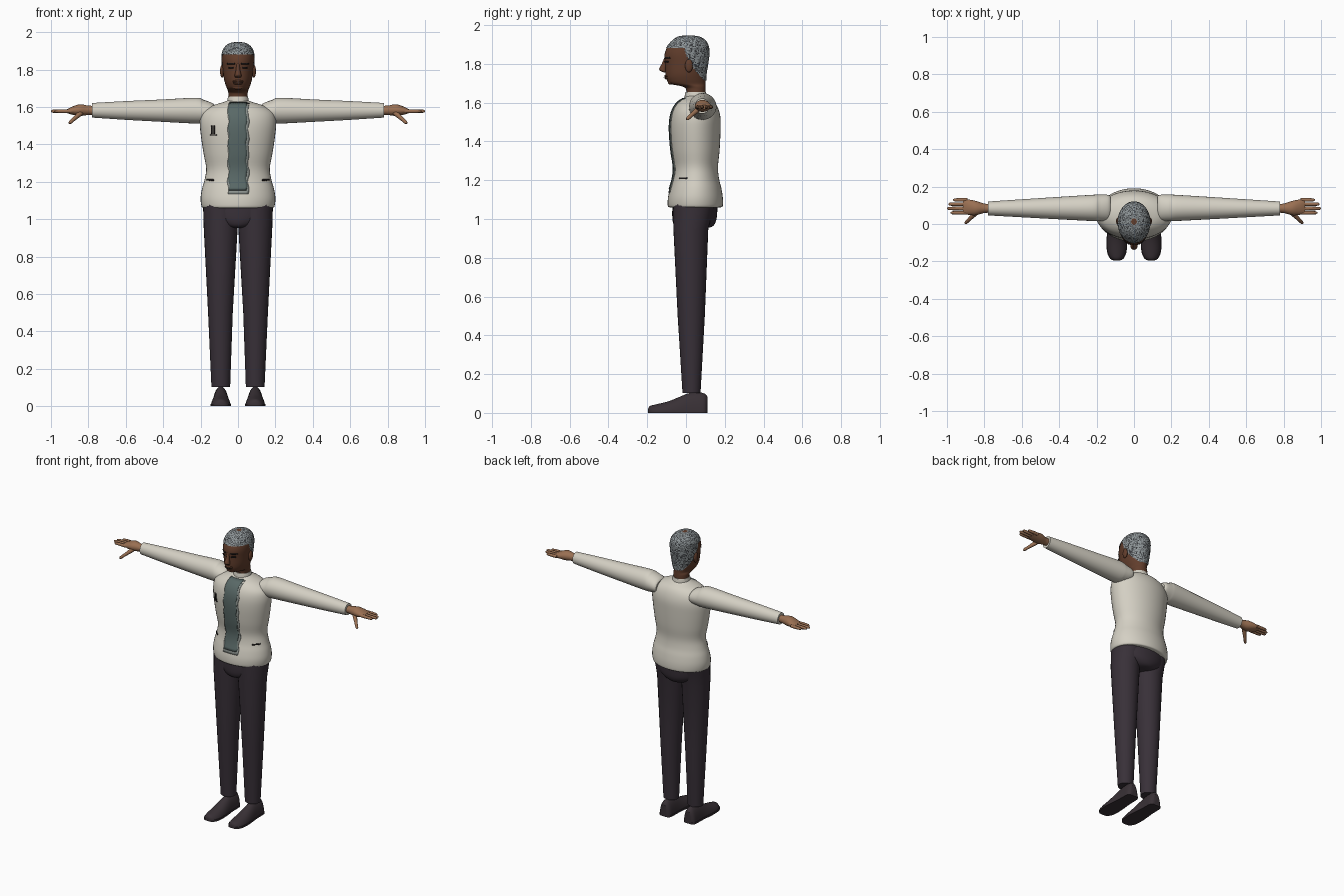
import bpy, bmesh, math, random
from mathutils import Vector

random.seed(4)
cube = bpy.data.objects.get("Cube")
if cube:
    bpy.data.objects.remove(cube, do_unlink=True)


def material(name, r, g, b):
    m = bpy.data.materials.new(name)
    m.use_nodes = True
    m.diffuse_color = (r, g, b, 1)
    m.node_tree.nodes["Principled BSDF"].inputs["Base Color"].default_value = (r, g, b, 1)
    return m


CREAM = material("cream knit", .66, .63, .55)
TROUSER = material("dark plum cloth", .04, .03, .04)
LEATHER = material("dark leather", .04, .03, .036)
SKIN = material("brown skin", .12, .047, .025)
HAND = material("light brown skin", .32, .16, .085)
TIE = material("slate tie", .10, .14, .135)
EDGE = material("pale tie edge", .30, .33, .31)
GREY = material("silver hair", .27, .30, .31)
BLACK = material("dark hair", .04, .043, .047)
DETAIL = material("near black", .015, .012, .012)
X, Y, Z = Vector((1, 0, 0)), Vector((0, 1, 0)), Vector((0, 0, 1))
made = []


def finish(name, bm, *mats):
    bmesh.ops.recalc_face_normals(bm, faces=bm.faces)
    mesh = bpy.data.meshes.new(name)
    bm.to_mesh(mesh)
    bm.free()
    for m in mats:
        mesh.materials.append(m)
    ob = bpy.data.objects.new(name, mesh)
    bpy.context.collection.objects.link(ob)
    made.append(ob)
    return ob


def ellipse(c, u, v, ru, rv, n=28):
    angles = [2 * math.pi * i / n for i in range(n)]
    return [Vector(c) + u * ru * math.cos(a) + v * rv * math.sin(a) for a in angles]


def skin_rings(rings):
    bm = bmesh.new()
    loops = [[bm.verts.new(p) for p in ring] for ring in rings]
    n = len(loops[0])
    for a, b in zip(loops, loops[1:]):
        for i in range(n):
            j = (i + 1) % n
            bm.faces.new((a[i], a[j], b[j], b[i]))
    bm.faces.new(loops[0])
    bm.faces.new(loops[-1])
    return bm


def loft(name, rings, mat):
    return finish(name, skin_rings(rings), mat)


def resample(rows, steps):
    """Smooth spline through rows of numbers."""
    out = []
    for i in range(len(rows) - 1):
        p = [rows[max(i - 1, 0)], rows[i], rows[i + 1], rows[min(i + 2, len(rows) - 1)]]
        for k in range(steps):
            t = k / steps
            out.append([b + .5 * t * (c - a + t * (2 * a - 5 * b + 4 * c - d + t * (3 * (b - c) + d - a)))
                        for a, b, c, d in zip(*p)])
    return out + [list(rows[-1])]


def body_rings(rows, n=40, grow=0):
    """Rows are height, front y, back y, half width."""
    return [ellipse((0, (f + b) / 2, z), X, Y, w + grow, (b - f) / 2 + grow, n) for z, f, b, w in rows]


def front_y(rows, x, z):
    for a, b in zip(rows, rows[1:]):
        if a[0] <= z <= b[0]:
            t = (z - a[0]) / max(b[0] - a[0], 1e-6)
            f, k, w = [p + t * (q - p) for p, q in zip(a[1:], b[1:])]
            return (f + k) / 2 - (k - f) / 2 * math.sqrt(max(0, 1 - (x / w) ** 2))
    return 0


def plate(name, rows, x0, x1, z0, z1, lift, mat, wave=0, nx=6, nz=4):
    """Thin panel that hugs the front of a body."""
    bm = bmesh.new()
    grid = []
    for j in range(nz + 1):
        z = z0 + (z1 - z0) * j / nz
        shift = wave * (math.sin(j * 1.1) + random.uniform(-.5, .5))
        xs = [x0 + shift + (x1 - x0) * i / nx for i in range(nx + 1)]
        grid.append([bm.verts.new((x, front_y(rows, x, z) - lift, z)) for x in xs])
    for a, b in zip(grid, grid[1:]):
        for i in range(nx):
            bm.faces.new((a[i], a[i + 1], b[i + 1], b[i]))
    ob = finish(name, bm, mat)
    solid = ob.modifiers.new("thickness", "SOLIDIFY")
    solid.thickness = .004
    return ob


def ball(name, centre, size, mat):
    bm = bmesh.new()
    bmesh.ops.create_uvsphere(bm, u_segments=20, v_segments=12, radius=1)
    for v in bm.verts:
        v.co = Vector([c + p * s for c, p, s in zip(centre, v.co, size)])
    return finish(name, bm, mat)


# Jumper body, collar and tie
torso = resample([(1.06, -.085, .18, .185), (1.068, -.094, .19, .195), (1.11, -.093, .19, .2),
                  (1.16, -.082, .182, .193), (1.21, -.068, .17, .179), (1.27, -.063, .165, .17),
                  (1.35, -.075, .173, .184), (1.45, -.083, .178, .199), (1.52, -.08, .178, .204),
                  (1.57, -.065, .166, .19), (1.605, -.04, .145, .14), (1.625, -.01, .115, .08),
                  (1.635, 0, .1, .055)], 4)
loft("jumper_body", body_rings(torso), CREAM)
loft("collar", [ellipse((0, .05, z), X, Y, r, r) for z, r in
                ((1.61, .058), (1.645, .056), (1.655, .053))], CREAM)
plate("tie_edge", torso, -.053, .057, 1.135, 1.62, .003, EDGE, .004, 8, 30)
plate("tie", torso, -.05, .046, 1.155, 1.625, .006, TIE, .003, 8, 30)

# Chest pens and pocket slits
for x in (-.142, -.127):
    plate("pen", torso, x - .003, x + .003, 1.455, 1.5, .004, DETAIL, nx=1)
plate("pen_clip", torso, -.15, -.115, 1.447, 1.453, .004, DETAIL, nx=3, nz=1)
for s in (-1, 1):
    plate("pocket_slit", torso, s * .15 - .018, s * .15 + .018, 1.206, 1.214, .005, DETAIL, nz=1)

# Head and neck
head = resample([(1.6, .005, .097, .048), (1.66, .002, .1, .05), (1.682, -.015, .1, .053),
                 (1.697, -.082, .1, .058), (1.72, -.1, .101, .067), (1.75, -.106, .103, .075),
                 (1.8, -.108, .111, .081), (1.85, -.11, .117, .085), (1.89, -.094, .114, .082),
                 (1.92, -.068, .098, .068), (1.94, -.038, .068, .043), (1.946, -.005, .03, .015)], 6)
loft("head", body_rings(head), SKIN)

# Cropped hair: the part of a slightly larger head above the hairline
hairline = [(-1, 1.872), (-.01, 1.882), (.018, 1.8), (.057, 1.755), (.093, 1.714), (1, 1.7)]
cap = skin_rings(body_rings(resample(head, 2), 110, .004))


def above_hairline(p):
    for (ya, za), (yb, zb) in zip(hairline, hairline[1:]):
        if ya <= p.y <= yb:
            return p.z > za + (zb - za) * (p.y - ya) / (yb - ya)


bare = [f for f in cap.faces if not above_hairline(f.calc_center_median())]
bmesh.ops.delete(cap, geom=bare, context="FACES")
for f in cap.faces:
    f.material_index = int(random.random() < .38)
finish("hair", cap, GREY, BLACK)

# Face
loft("nose", [ellipse((0, y, z), X, Y, w, d, 16) for z, y, w, d in resample(
    [(1.835, -.102, .008, .008), (1.8, -.111, .011, .014), (1.775, -.119, .017, .019),
     (1.764, -.117, .019, .016), (1.756, -.108, .012, .008)], 3)], SKIN)
ball("upper_lip", (0, -.1, 1.737), (.029, .012, .007), SKIN)
ball("lower_lip", (0, -.098, 1.726), (.025, .012, .007), SKIN)
plate("mouth_line", head, -.026, .026, 1.7305, 1.733, .008, DETAIL, nz=1)
ball("chin", (0, -.078, 1.706), (.03, .016, .014), SKIN)
for s in (-1, 1):
    plate("eyebrow", head, s * .038 - .02, s * .038 + .02, 1.828, 1.835, .004, DETAIL, nz=1)
    plate("eye", head, s * .036 - .012, s * .036 + .012, 1.807, 1.814, .003, DETAIL, nz=1)
    ball("ear", (s * .085, .015, 1.79), (.011, .02, .034), SKIN)

# Arms, hands, legs and shoes
arm = resample([(.125, .087, 1.57, .06, .04), (.14, .087, 1.572, .069, .05), (.185, .086, 1.576, .071, .062),
                (.225, .086, 1.58, .07, .069), (.4, .085, 1.58, .06, .06), (.6, .084, 1.581, .048, .05),
                (.78, .083, 1.582, .037, .039)], 4)
palm = resample([(.76, .084, 1.582, .024, .024), (.8, .084, 1.582, .025, .025), (.845, .085, 1.583, .038, .031),
                 (.885, .09, 1.58, .041, .022), (.915, .093, 1.577, .038, .01)], 4)
fingers = [(.06, .98), (.083, 1.0), (.106, .993), (.129, .968)]
leg = [(.103, -.018, .075, .042, .142), (.5, -.043, .097, .028, .16),
       (.95, -.065, .115, .002, .183), (1.08, -.066, .15, 0, .187)]
shoe = resample([(-.195, .015, .022), (-.185, .034, .036), (-.15, .05, .045), (-.09, .053, .06),
                 (-.03, .048, .084), (.01, .044, .1), (.06, .043, .106), (.095, .04, .1),
                 (.11, .024, .085)], 3)
for s, side in ((1, "left"), (-1, "right")):
    loft(side + "_sleeve", [ellipse((s * x, y, z), Y, Z, a, b) for x, y, z, a, b in arm], CREAM)
    loft(side + "_palm", [ellipse((s * x, y, z), Y, Z, a, b) for x, y, z, a, b in palm], HAND)
    for y, tip in fingers:
        steps = [(.89, .01), (.93, .01), (tip - .03, .0095), (tip - .008, .008), (tip, .003)]
        loft(side + "_finger", [ellipse((s * x, y, 1.577), Y, Z, r, r, 12) for x, r in steps], HAND)
    start, end = Vector((s * .835, .07, 1.573)), Vector((s * .903, .003, 1.512))
    u = (end - start).cross(Z).normalized()
    v = u.cross(end - start).normalized()
    loft(side + "_thumb", [ellipse(start.lerp(end, t), u, v, r, r, 12) for t, r in
                           ((0, .014), (.3, .013), (.6, .01), (.92, .009), (1, .003))], HAND)
    loft(side + "_trouser_leg", [ellipse((s * (i + o) / 2, (f + b) / 2, z), X, Y, (o - i) / 2, (b - f) / 2)
                                 for z, f, b, i, o in leg], TROUSER)
    upper, sole = [], []
    for y, w, h in shoe:
        ring = ellipse((s * .092, y, 0), X, Z, w, h)
        upper.append([Vector((p.x, p.y, max(p.z, .004))) for p in ring])
        sole.append([Vector((s * .092 + sx * (w + .002), y, z))
                     for sx, z in ((-1, 0), (1, 0), (1, .012), (-1, .012))])
    loft(side + "_shoe", upper, LEATHER)
    loft(side + "_sole", sole, LEATHER)

# Trouser seat
loft("trouser_seat", body_rings(resample([(.952, -.02, .1, .045), (.96, -.055, .135, .085),
                                          (.985, -.068, .153, .14), (1.02, -.071, .16, .17),
                                          (1.08, -.07, .163, .182)], 3)), TROUSER)

bpy.ops.object.select_all(action="DESELECT")
for ob in made:
    ob.select_set(True)
bpy.context.view_layer.objects.active = made[0]
bpy.ops.object.shade_smooth_by_angle(angle=math.radians(40))
